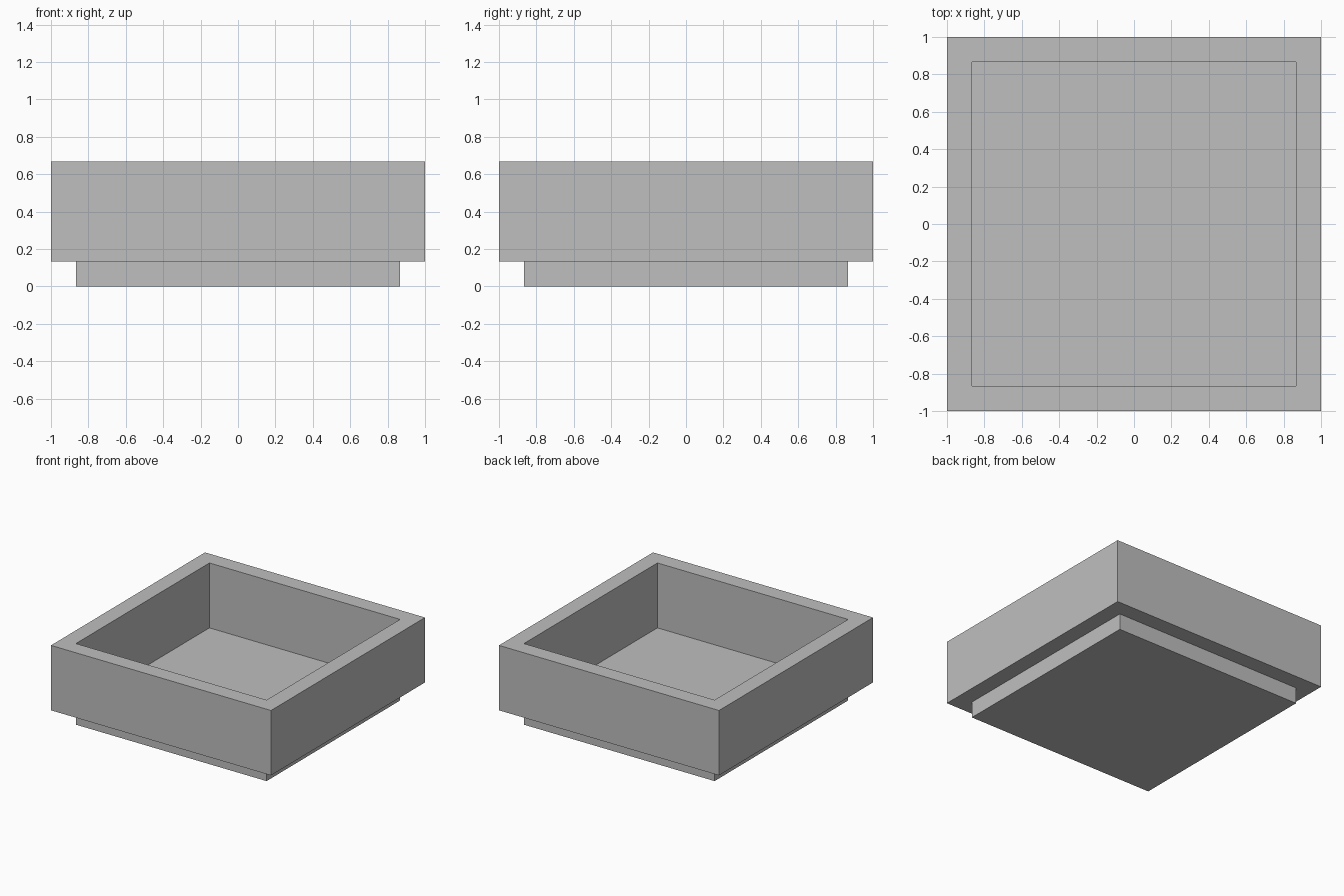
import bpy
import bmesh

cube = bpy.data.objects.get("Cube")
if cube:
    bpy.data.objects.remove(cube, do_unlink=True)

UNIT = 2 / 15            # wall thickness and foot height
OUTER = 1.0              # half width of the tray
INNER = OUTER - UNIT     # half width of the opening and the foot
HEIGHT = 5 * UNIT

grey = bpy.data.materials.new("light grey")
grey.use_nodes = True
colour = (0.52, 0.52, 0.52, 1)
grey.diffuse_color = colour
grey.node_tree.nodes["Principled BSDF"].inputs["Base Color"].default_value = colour


def square(bm, half, z):
    corners = [(-1, -1), (1, -1), (1, 1), (-1, 1)]
    return [bm.verts.new((x * half, y * half, z)) for x, y in corners]


def bridge(bm, a, b):
    for i in range(4):
        j = (i + 1) % 4
        bm.faces.new((a[i], a[j], b[j], b[i]))


def finish(bm, name):
    bmesh.ops.recalc_face_normals(bm, faces=bm.faces)
    mesh = bpy.data.meshes.new(name)
    bm.to_mesh(mesh)
    bm.free()
    mesh.materials.append(grey)
    obj = bpy.data.objects.new(name, mesh)
    bpy.context.collection.objects.link(obj)


# Square wall frame: a closed ring swept through four loops
bm = bmesh.new()
loops = [square(bm, half, z) for half, z in
         [(INNER, UNIT), (OUTER, UNIT), (OUTER, HEIGHT), (INNER, HEIGHT)]]
for k in range(4):
    bridge(bm, loops[k], loops[(k + 1) % 4])
finish(bm, "wall_frame")

# Foot slab: its top is the floor inside the frame
bm = bmesh.new()
bottom, top = square(bm, INNER, 0), square(bm, INNER, UNIT)
bridge(bm, bottom, top)
bm.faces.new(bottom[::-1])
bm.faces.new(top)
finish(bm, "foot_slab")
